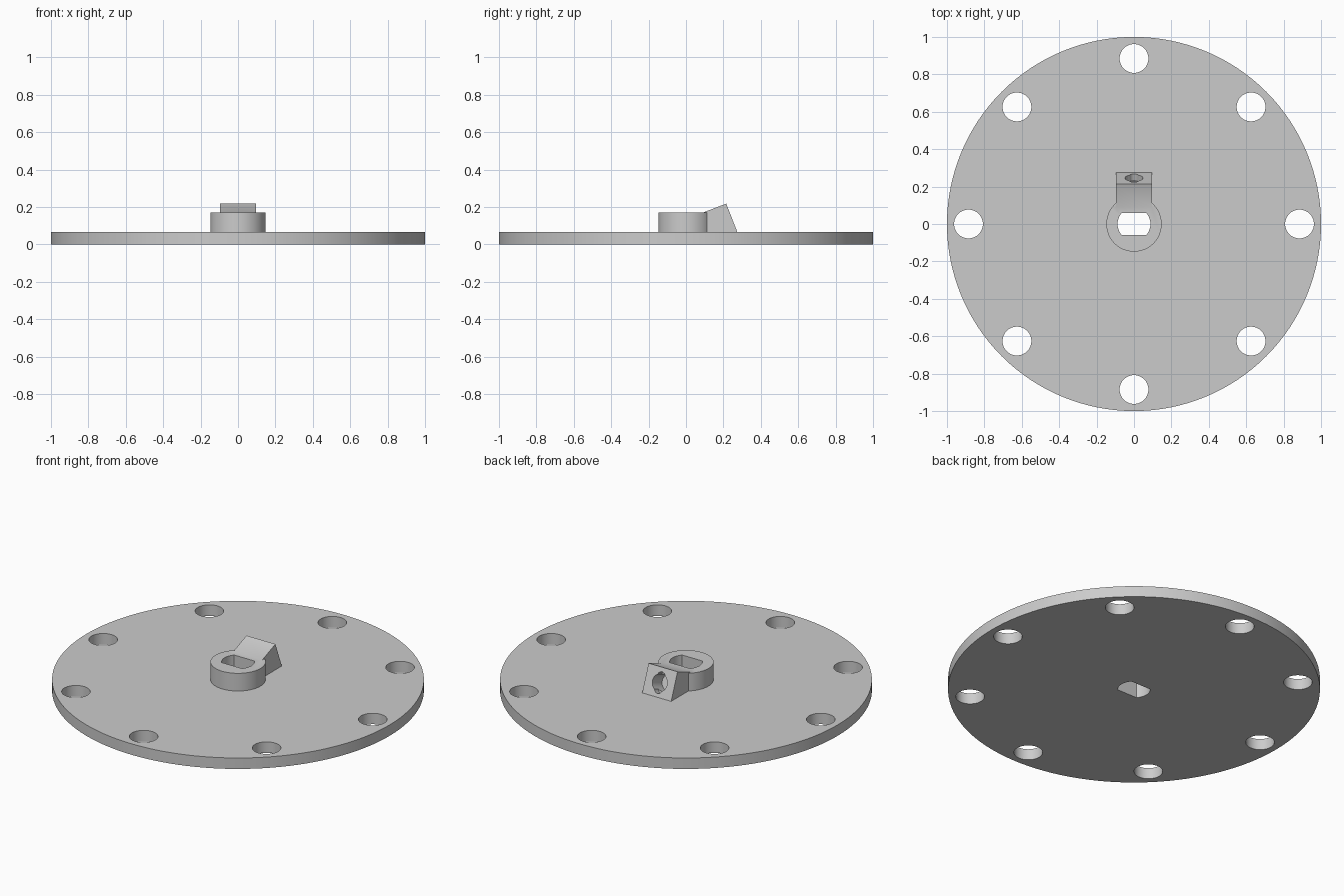
import bpy, math
from mathutils import Matrix, Vector

old = bpy.data.objects.get("Cube")
if old:
    bpy.data.objects.remove(old, do_unlink=True)

grey = bpy.data.materials.new("light grey")
grey.use_nodes = True
grey.diffuse_color = (0.6, 0.6, 0.6, 1)
grey.node_tree.nodes["Principled BSDF"].inputs["Base Color"].default_value = (0.6, 0.6, 0.6, 1)


def prism(name, outline, low, high, matrix=Matrix()):
    """Extrude a 2D outline along local z, then place it."""
    n = len(outline)
    verts = [matrix @ Vector((x, y, z)) for z in (low, high) for x, y in outline]
    faces = [list(range(n))[::-1], list(range(n, 2 * n))]
    faces += [[i, (i + 1) % n, (i + 1) % n + n, i + n] for i in range(n)]
    mesh = bpy.data.meshes.new(name)
    mesh.from_pydata(verts, [], faces)
    mesh.materials.append(grey)
    obj = bpy.data.objects.new(name, mesh)
    bpy.context.collection.objects.link(obj)
    return obj


def circle(radius, count=64, cx=0, cy=0):
    angles = [math.tau * i / count for i in range(count)]
    return [(cx + radius * math.cos(a), cy + radius * math.sin(a)) for a in angles]


def combine(target, tool, operation):
    """Apply a boolean and discard the tool object."""
    tool.hide_render = True
    mod = target.modifiers.new("boolean", "BOOLEAN")
    mod.operation = operation
    mod.solver = "EXACT"
    mod.object = tool
    bpy.context.view_layer.objects.active = target
    bpy.ops.object.modifier_apply(modifier=mod.name)
    bpy.data.objects.remove(tool, do_unlink=True)


# Round plate with a raised hub
TOP, HUB_TOP = 0.065, 0.17
plate = prism("mounting_disc", circle(1.0, 128), 0, TOP)
combine(plate, prism("hub", circle(0.148), 0.03, HUB_TOP), "UNION")

# Tilted screw block behind the hub: profile in y and z, extruded along x
sideways = Matrix(((0, 0, 1, 0), (1, 0, 0, 0), (0, 1, 0, 0), (0, 0, 0, 1)))
profile = [(0.08, 0.03), (0.275, 0.03), (0.275, TOP), (0.215, 0.218), (0.08, 0.166)]
combine(plate, prism("screw_block", profile, -0.095, 0.095, sideways), "UNION")

# Central shaft bore with two flat sides
half = math.asin(0.058 / 0.088)
arc = [half * (i / 8 - 1) for i in range(17)]
bore = [(0.088 * math.cos(a + s), 0.088 * math.sin(a + s))
        for s in (0, math.pi) for a in arc]
combine(plate, prism("bore_cutter", bore, -0.1, 0.4), "DIFFERENCE")

# Ring of eight bolt holes
for i in range(8):
    a = math.tau * i / 8
    hole = circle(0.077, 48, 0.885 * math.cos(a), 0.885 * math.sin(a))
    combine(plate, prism("hole_cutter", hole, -0.1, 0.2), "DIFFERENCE")

# Screw pocket and its two small reliefs in the sloping back face
tilt = Matrix.Translation((0, 0.247, 0.14)) @ Matrix.Rotation(math.radians(-68.5), 4, "X")
for radius, offset, depth in ((0.048, 0, 0.1), (0.025, 0.035, 0.04), (0.025, -0.035, 0.04)):
    pocket = prism("pocket_cutter", circle(radius, 32, 0, offset), -depth, 0.05, tilt)
    combine(plate, pocket, "DIFFERENCE")

# One colour, smooth curves and sharp edges
for poly in plate.data.polygons:
    poly.material_index = 0
bpy.ops.object.select_all(action="DESELECT")
plate.select_set(True)
bpy.context.view_layer.objects.active = plate
bpy.ops.object.shade_smooth_by_angle(angle=math.radians(30))
